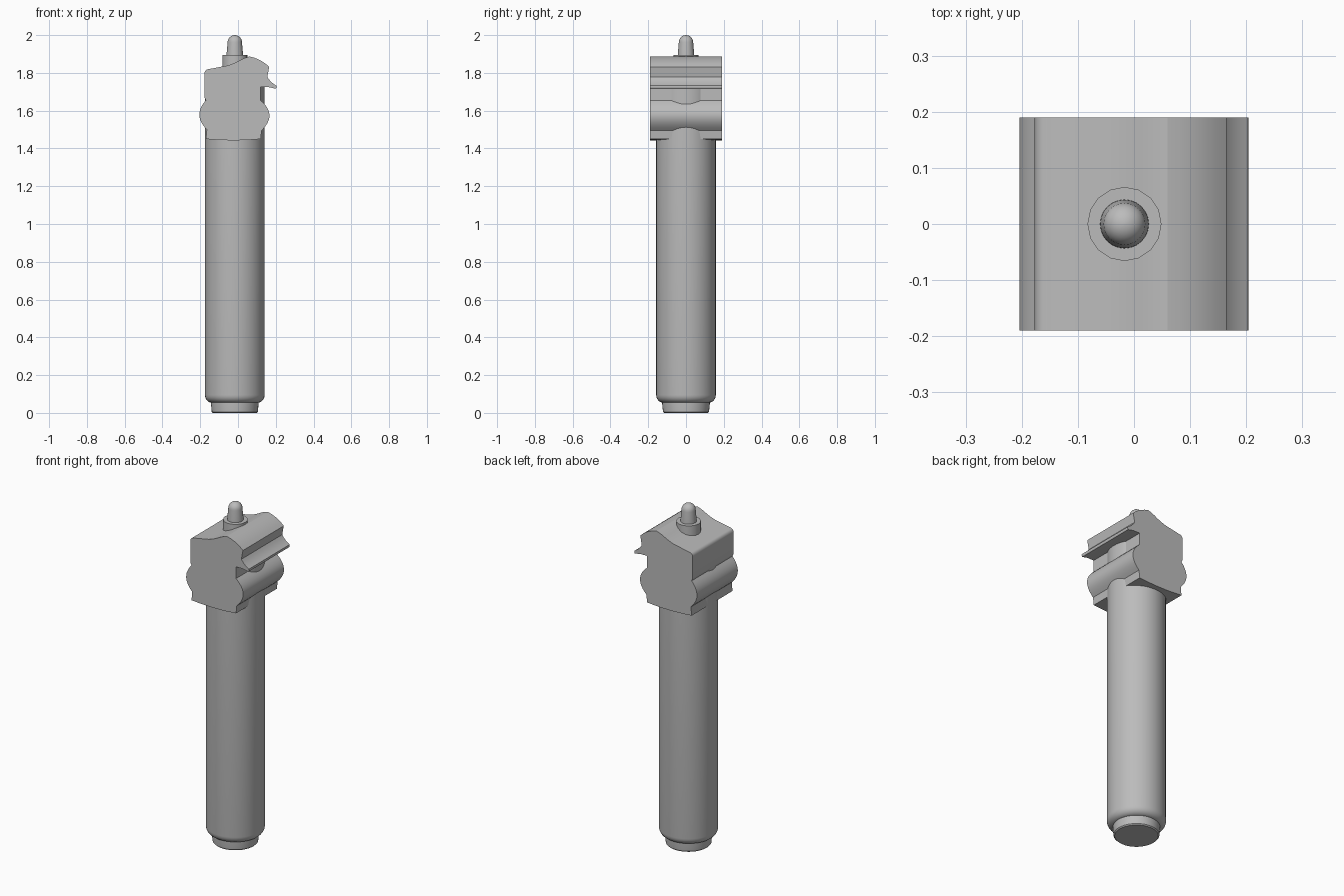
import bpy, bmesh, math
from mathutils import Vector

cube = bpy.data.objects.get("Cube")
if cube:
    bpy.data.objects.remove(cube)

grey = bpy.data.materials.new("mid grey")
grey.use_nodes = True
color = (0.5, 0.5, 0.5, 1)
grey.diffuse_color = color
grey.node_tree.nodes["Principled BSDF"].inputs["Base Color"].default_value = color

AXIS_X = -0.017


def finish(bm, name, angle):
    bmesh.ops.recalc_face_normals(bm, faces=bm.faces)
    mesh = bpy.data.meshes.new(name)
    bm.to_mesh(mesh)
    bm.free()
    mesh.materials.append(grey)
    obj = bpy.data.objects.new(name, mesh)
    bpy.context.collection.objects.link(obj)
    bpy.ops.object.select_all(action='DESELECT')
    obj.select_set(True)
    bpy.context.view_layer.objects.active = obj
    bpy.ops.object.shade_smooth_by_angle(angle=math.radians(angle))
    return obj


def lathe(name, profile, sides):
    """Turn (radius, height) points into a closed solid."""
    bm = bmesh.new()
    rings = []
    for r, z in profile:
        rings.append([bm.verts.new((AXIS_X + r * math.cos(math.tau * i / sides),
                                    r * math.sin(math.tau * i / sides), z))
                      for i in range(sides)])
    for low, high in zip(rings, rings[1:]):
        for i in range(sides):
            j = (i + 1) % sides
            bm.faces.new((low[i], low[j], high[j], high[i]))
    bm.faces.new(rings[0])
    bm.faces.new(rings[-1])
    return finish(bm, name, 35)


def arc(r, z, radius_r, radius_z, start, end, steps):
    """Quarter-ellipse points for rounded edges."""
    angles = [math.radians(start + (end - start) * i / steps) for i in range(steps + 1)]
    return [(r + radius_r * math.cos(a), z + radius_z * math.sin(a)) for a in angles]


# Handle with rounded lower edge
lathe("handle", arc(0.118, 0.095, 0.04, 0.042, -90, 0, 6) + [(0.158, 1.74)], 40)

# Small foot
lathe("foot", [(0.116, 0), (0.122, 0.006), (0.126, 0.048), (0.126, 0.06)], 40)

# Collar and domed pin
lathe("collar", [(0.066, 1.77), (0.066, 1.895)], 16)
lathe("pin", [(0.044, 1.88), (0.043, 1.905)] + arc(0, 1.962, 0.038, 0.038, 0, 86, 7), 24)

# Head outline, clockwise: x, z, bulge of the edge that follows
outline = [
    (-0.17, 1.45, 0), (-0.165, 1.50, 0.037), (-0.17, 1.655, 0),
    (-0.177, 1.67, 0), (-0.177, 1.80, 0.006), (-0.155, 1.82, 0),
    (-0.06, 1.838, -0.002), (0.003, 1.863, 0.002), (0.06, 1.887, 0.009),
    (0.165, 1.832, 0), (0.155, 1.778, -0.004), (0.203, 1.732, 0.002),
    (0.2, 1.716, 0), (0.165, 1.724, 0), (0.12, 1.724, 0),
    (0.12, 1.655, 0.044), (0.125, 1.495, 0), (0.12, 1.45, 0.007),
]
points = []
for i, (x, z, bulge) in enumerate(outline):
    a = Vector((x, z))
    b = Vector(outline[(i + 1) % len(outline)][:2])
    d = (b - a).normalized()
    out = Vector((-d.y, d.x))
    steps = 1 if bulge == 0 else 12 if abs(bulge) > 0.02 else 5
    for k in range(steps):
        t = k / steps
        points.append(a.lerp(b, t) + out * bulge * 4 * t * (1 - t))

# Head extruded from front to back
bm = bmesh.new()
front = bm.faces.new([bm.verts.new((p.x, -0.19, p.y)) for p in points])
extruded = bmesh.ops.extrude_face_region(bm, geom=[front], use_keep_orig=True)
moved = [g for g in extruded["geom"] if isinstance(g, bmesh.types.BMVert)]
bmesh.ops.translate(bm, verts=moved, vec=(0, 0.38, 0))
finish(bm, "head", 25)
